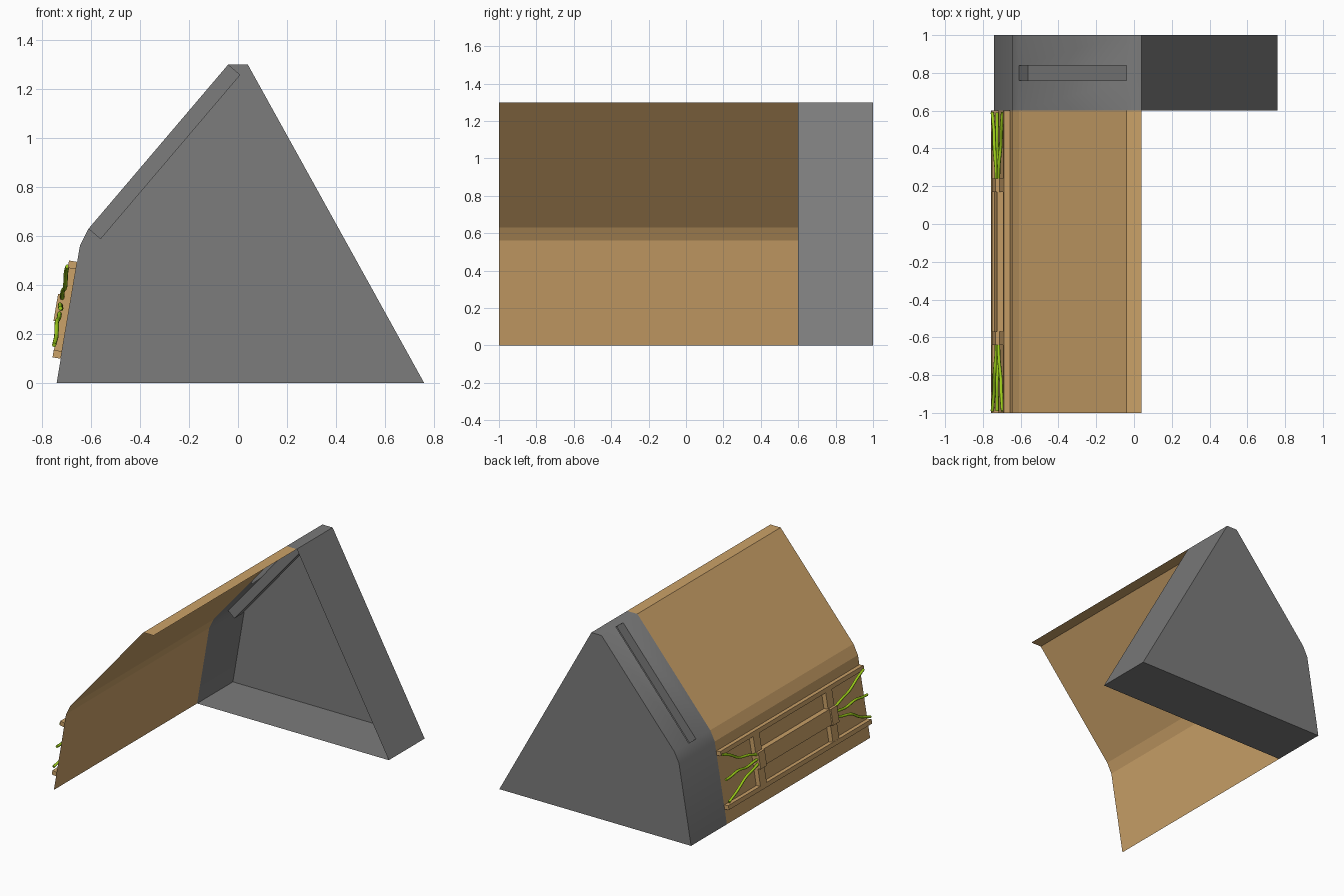
import bpy, bmesh, math
from mathutils import Vector

old = bpy.data.objects.get("Cube")
if old:
    bpy.data.objects.remove(old)


def material(name, rgb):
    mat = bpy.data.materials.new(name)
    mat.use_nodes = True
    mat.diffuse_color = (*rgb, 1)
    mat.node_tree.nodes["Principled BSDF"].inputs["Base Color"].default_value = (*rgb, 1)
    return mat


WOOD = material("tan_wood", (0.60, 0.36, 0.14))
STONE = material("grey_stone", (0.2, 0.2, 0.2))
VINE = material("lime_vine", (0.33, 0.60, 0.01))

# Shared cross-section (x, z): wall foot, eave bend, roof, ridge
ROOF = [(-0.74, 0), (-0.645, 0.56), (-0.61, 0.63), (-0.04, 1.3), (0.04, 1.3)]
SLOPE = 2  # index of the long roof segment


def finish(bm, name, mat):
    mesh = bpy.data.meshes.new(name)
    bm.to_mesh(mesh)
    bm.free()
    obj = bpy.data.objects.new(name, mesh)
    bpy.context.collection.objects.link(obj)
    mesh.materials.append(mat)
    return obj


def loft(bm, profile, stations, closed=False, skip=None):
    """Sweep a cross-section along y, leaving out one (station, segment) cell."""
    rings = [[bm.verts.new((x, y, z)) for x, z in profile] for y in stations]
    count = len(profile) if closed else len(profile) - 1
    for s in range(len(rings) - 1):
        for i in range(count):
            if (s, i) != skip:
                j = (i + 1) % len(profile)
                bm.faces.new((rings[s][i], rings[s][j], rings[s + 1][j], rings[s + 1][i]))
    return rings


# Wooden wall and roof sheet
bm = bmesh.new()
loft(bm, ROOF, (-1, 0.6))
finish(bm, "wood_roof_shell", WOOD)

# Stone end section: hollow, open at the front, closed at the back
bm = bmesh.new()
rings = loft(bm, ROOF + [(0.76, 0)], (0.6, 0.76, 0.84, 1), True, (1, SLOPE))
bm.faces.new(rings[-1])

# Recessed roof slot
a, b = rings[1][SLOPE], rings[1][SLOPE + 1]
rim = [a, b, rings[2][SLOPE + 1], rings[2][SLOPE]]
run = (b.co - a.co).normalized()
inward = Vector((run.z, 0, -run.x)) * 0.065
base = [bm.verts.new(v.co + inward) for v in rim]
bm.faces.new(base)
for i in range(4):
    j = (i + 1) % 4
    bm.faces.new((rim[i], rim[j], base[j], base[i]))
bmesh.ops.recalc_face_normals(bm, faces=bm.faces)
stone = finish(bm, "stone_end_section", STONE)
bpy.context.view_layer.objects.active = stone
stone.select_set(True)
bpy.ops.object.shade_smooth_by_angle(angle=math.radians(55))
stone.select_set(False)

# Frame of the leaning side wall
foot = Vector((ROOF[0][0], 0, 0))
up = (Vector((ROOF[1][0], 0, ROOF[1][1])) - foot).normalized()
out = Vector((-up.z, 0, up.x))


def on_wall(y, z, off):
    return foot + up * (z / up.z) + out * off + Vector((0, y, 0))


def wall_board(name, y0, y1, z0, z1, thick):
    bm = bmesh.new()
    corners = [bm.verts.new(on_wall(y, z, off))
               for y in (y0, y1) for z in (z0, z1) for off in (0, thick)]
    bmesh.ops.convex_hull(bm, input=corners)
    bmesh.ops.dissolve_limit(bm, angle_limit=0.01, verts=bm.verts, edges=bm.edges)
    bmesh.ops.recalc_face_normals(bm, faces=bm.faces)
    return finish(bm, name, WOOD)


# Rails, posts and middle plank
wall_board("lower_rail", -1, 0.6, 0.1, 0.13, 0.034)
wall_board("upper_rail", -1, 0.6, 0.465, 0.495, 0.034)
wall_board("middle_plank", -0.57, 0.17, 0.25, 0.355, 0.045)
for label, y in (("front", -0.64), ("back", 0.17)):
    wall_board(label + "_post", y, y + 0.07, 0.1, 0.495, 0.033)
    wall_board(label + "_bracket", y, y + 0.07, 0.245, 0.355, 0.055)


# Vines fanning out from each bracket to the ends of the wall
def vine(name, y0, y1, z0, z1, phase):
    curve = bpy.data.curves.new(name, "CURVE")
    curve.dimensions = "3D"
    curve.bevel_depth = 0.009
    curve.bevel_resolution = 2
    curve.resolution_u = 4
    curve.use_fill_caps = True
    spline = curve.splines.new("NURBS")
    steps = 9
    spline.points.add(steps - 1)
    for i, point in enumerate(spline.points):
        t = i / (steps - 1)
        wiggle = 0.014 * math.sin(t * 9 + phase) * math.sin(t * math.pi)
        z = z0 + (z1 - z0) * t ** 1.2 + wiggle
        point.co = (*on_wall(y0 + (y1 - y0) * t, z, 0.036 + wiggle * 0.4), 1)
    spline.use_endpoint_u = True
    curve.materials.append(VINE)
    obj = bpy.data.objects.new(name, curve)
    bpy.context.collection.objects.link(obj)


for label, start, end in (("front", -0.63, -0.99), ("back", 0.23, 0.59)):
    for k, (z0, z1) in enumerate(((0.34, 0.47), (0.31, 0.3), (0.28, 0.15))):
        vine(f"{label}_vine_{k + 1}", start, end, z0, z1, k * 2)
